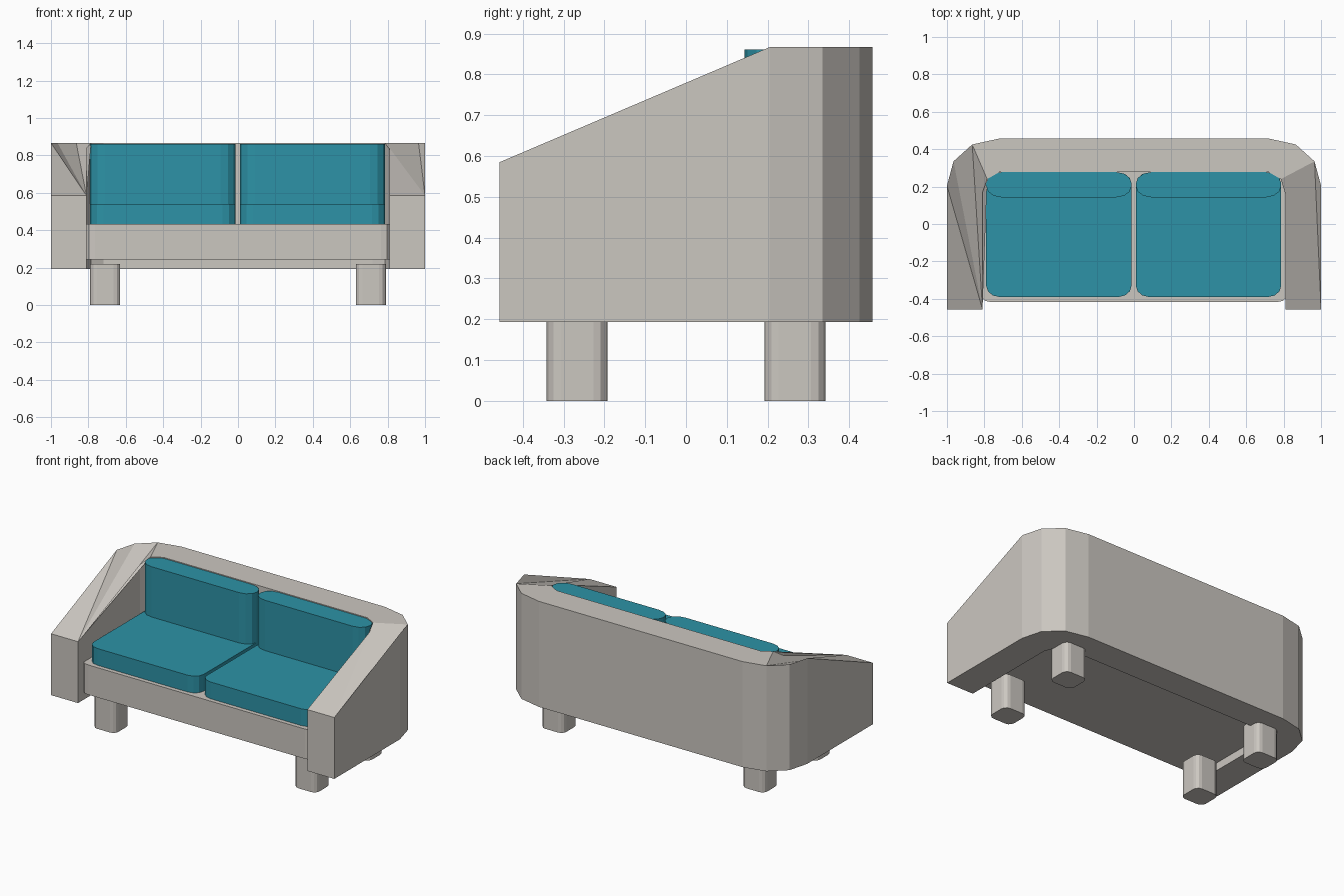
import bpy, bmesh, math

if "Cube" in bpy.data.objects:
    bpy.data.objects.remove(bpy.data.objects["Cube"])

def material(name, rgb):
    m = bpy.data.materials.new(name)
    m.diffuse_color = (*rgb, 1)
    m.use_nodes = True
    m.node_tree.nodes["Principled BSDF"].inputs["Base Color"].default_value = m.diffuse_color
    return m

FABRIC = material("warm grey fabric", (0.60, 0.57, 0.53))
TEAL = material("teal cushion", (0.026, 0.29, 0.385))

def finish(bm, name, mat):
    bmesh.ops.recalc_face_normals(bm, faces=bm.faces)
    me = bpy.data.meshes.new(name)
    bm.to_mesh(me)
    bm.free()
    me.materials.append(mat)
    ob = bpy.data.objects.new(name, me)
    bpy.context.collection.objects.link(ob)
    return ob

def rounded_block(name, x, y, z, rx, ry, mat, segs=3):
    """Box whose plan outline has rounded corners (rx, ry)."""
    bm = bmesh.new()
    pts = []
    corners = [(x[1] - rx, y[1] - ry), (x[0] + rx, y[1] - ry),
               (x[0] + rx, y[0] + ry), (x[1] - rx, y[0] + ry)]
    for q, (cx, cy) in enumerate(corners):
        for i in range(segs + 1):
            a = math.pi / 2 * (q + i / segs)
            pts.append((cx + rx * math.cos(a), cy + ry * math.sin(a)))
    low = [bm.verts.new((px, py, z[0])) for px, py in pts]
    high = [bm.verts.new((px, py, z[1])) for px, py in pts]
    bm.faces.new(low[::-1])
    bm.faces.new(high)
    for i in range(len(pts)):
        j = (i + 1) % len(pts)
        bm.faces.new((low[i], low[j], high[j], high[i]))
    return finish(bm, name, mat)

# Wraparound shell: arms and back in one U-shaped wall with sloping arm tops
BOTTOM, TOP, FRONT = 0.193, 0.867, 0.585
outer = [(1, -0.457, FRONT), (1, 0.205, TOP), (0.965, 0.335, TOP),
         (0.865, 0.425, TOP), (0.72, 0.457, TOP)]
inner = [(0.81, -0.457, FRONT), (0.81, 0.17, 0.84), (0.785, 0.24, TOP),
         (0.72, 0.277, TOP)]
bm = bmesh.new()
sides = {}
for s in (-1, 1):
    for key, pts in (("o", outer), ("i", inner)):
        sides[s, key] = [(bm.verts.new((s * x, y, z)), bm.verts.new((s * x, y, BOTTOM)))
                         for x, y, z in pts]
ring = (sides[-1, "o"] + sides[1, "o"][::-1] + sides[1, "i"] + sides[-1, "i"][::-1])
for i, (t, b) in enumerate(ring):
    t2, b2 = ring[(i + 1) % len(ring)]
    bm.faces.new((t, t2, b2, b))
for s in (-1, 1):
    (A, a), (B, b), (C, c), (D, d), (E, e) = sides[s, "o"]
    (F, f), (G, g), (H, h), (I, i) = sides[s, "i"]
    # the two arm tops are faceted differently
    if s < 0:
        tops = [(F, A, B), (F, B, C), (F, C, D), (F, D, H), (F, H, G), (D, E, I, H)]
    else:
        tops = [(A, B, C), (A, C, H), (A, H, G), (A, G, F), (C, D, H), (D, E, I, H)]
    for face in tops + [(a, b, g, f), (b, c, h, g), (c, d, h), (d, e, i, h)]:
        bm.faces.new(face)
# back rail between the two corners
for k in (0, 1):
    bm.faces.new((sides[-1, "o"][4][k], sides[1, "o"][4][k],
                  sides[1, "i"][3][k], sides[-1, "i"][3][k]))
finish(bm, "arm_and_back_shell", FABRIC)

# Seat platform
rounded_block("seat_base", (-0.81, 0.81), (-0.417, 0.279), (0.243, 0.433),
              0.045, 0.02, FABRIC, 2)

# Seat and back cushions
for side, x in (("left", (-0.79, -0.013)), ("right", (0.01, 0.787))):
    rounded_block(side + "_seat_cushion", x, (-0.39, 0.275), (0.433, 0.54), 0.07, 0.06, TEAL)
    rounded_block(side + "_back_cushion", x, (0.143, 0.277), (0.54, 0.861), 0.08, 0.06, TEAL)

# Legs
for sx, side in ((-1, "left"), (1, "right")):
    for sy, end in ((-1, "front"), (1, "back")):
        xs = sorted((sx * 0.79, sx * 0.63))
        ys = sorted((sy * 0.342, sy * 0.192))
        rounded_block(f"{end}_{side}_leg", xs, ys, (0, 0.22), 0.035, 0.035, FABRIC)
